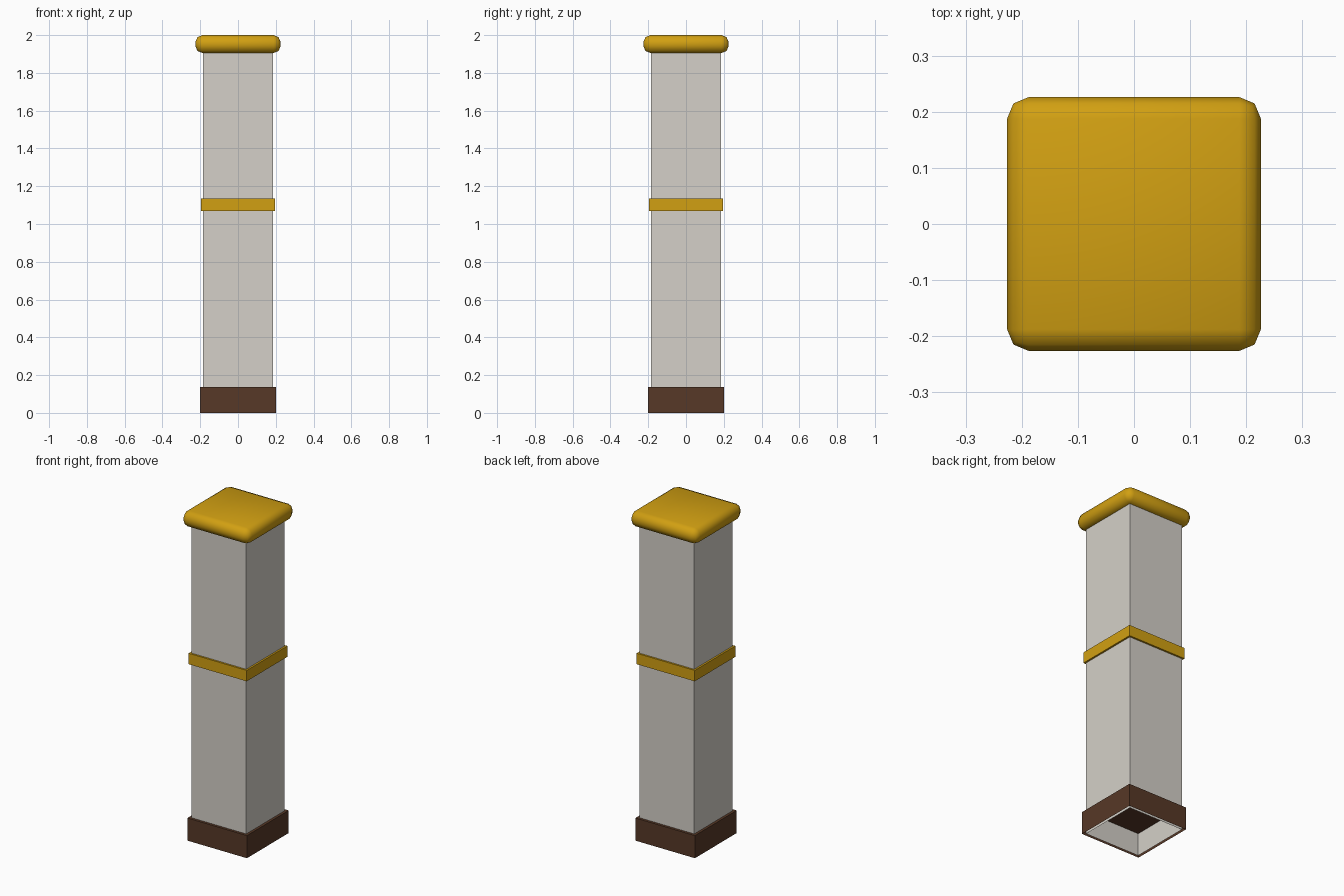
import bpy, bmesh, math

if "Cube" in bpy.data.objects:
    bpy.data.objects.remove(bpy.data.objects["Cube"])

def material(name, rgb):
    m = bpy.data.materials.new(name)
    m.diffuse_color = (*rgb, 1)
    m.use_nodes = True
    m.node_tree.nodes["Principled BSDF"].inputs["Base Color"].default_value = m.diffuse_color
    return m

gold = material("gold", (0.64, 0.35, 0.006))
brown = material("brown", (0.095, 0.04, 0.02))
stone = material("pale_stone", (0.66, 0.63, 0.58))

def box(name, half, z0, z1, mat, open_bottom=False, open_top=False):
    """Square block between two heights, optionally without end faces."""
    bm = bmesh.new()
    bmesh.ops.create_cube(bm, size=1)
    for v in bm.verts:
        v.co = (v.co.x * 2 * half, v.co.y * 2 * half, z1 if v.co.z > 0 else z0)
    bm.normal_update()
    ends = [f for f in bm.faces
            if (open_bottom and f.normal.z < -0.5) or (open_top and f.normal.z > 0.5)]
    bmesh.ops.delete(bm, geom=ends, context='FACES_ONLY')
    me = bpy.data.meshes.new(name)
    bm.to_mesh(me)
    bm.free()
    me.materials.append(mat)
    ob = bpy.data.objects.new(name, me)
    bpy.context.collection.objects.link(ob)
    return ob

# Hollow shaft, and a base skirt open underneath
box("shaft", 0.184, 0, 1.92, stone, open_bottom=True, open_top=True)
box("base", 0.2, 0, 0.137, brown, open_bottom=True)

# Gold band around the middle
box("band", 0.195, 1.07, 1.136, gold)

# Rounded cap
cap = box("cap", 0.226, 1.905, 2.0, gold)
bev = cap.modifiers.new("round", 'BEVEL')
bev.width = 0.038
bev.segments = 2
bev.limit_method = 'NONE'
for p in cap.data.polygons:
    p.use_smooth = True
